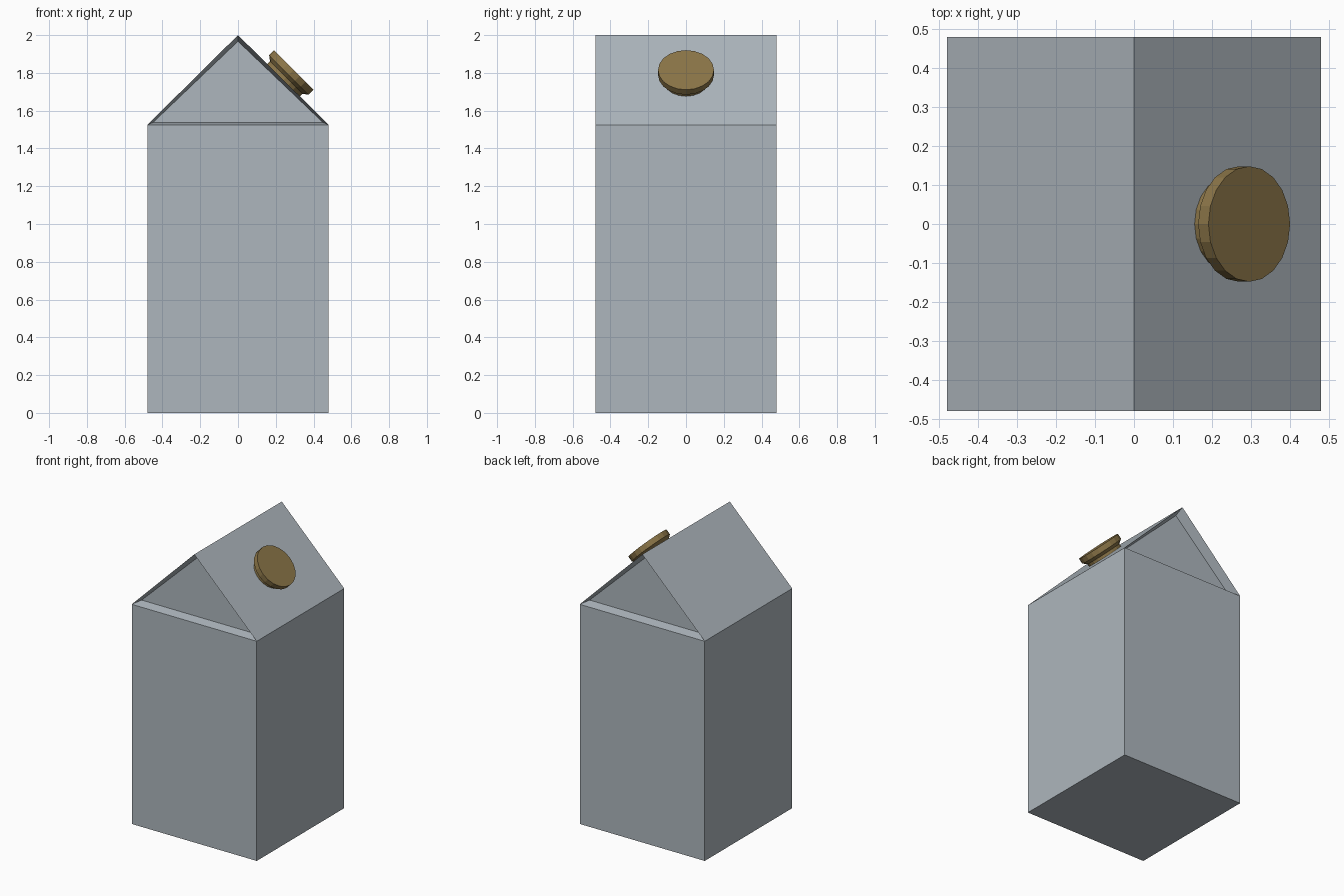
import bpy, bmesh, math
from mathutils import Matrix, Vector

if "Cube" in bpy.data.objects:
    bpy.data.objects.remove(bpy.data.objects["Cube"])

W, EAVE, TOP = 0.48, 1.525, 2.0      # half width, eave height, ridge height
INSET, DEPTH = 0.033, 0.065          # gable border and recess


def material(name, rgb):
    m = bpy.data.materials.new(name)
    m.diffuse_color = (*rgb, 1)
    m.use_nodes = True
    m.node_tree.nodes["Principled BSDF"].inputs["Base Color"].default_value = m.diffuse_color
    return m


def add_object(name, bm, mat):
    bmesh.ops.recalc_face_normals(bm, faces=bm.faces)
    me = bpy.data.meshes.new(name)
    bm.to_mesh(me)
    bm.free()
    me.materials.append(mat)
    ob = bpy.data.objects.new(name, me)
    bpy.context.collection.objects.link(ob)
    return ob


card = material("pale grey card", (0.42, 0.47, 0.51))
brown = material("brown cap", (0.26, 0.18, 0.065))

# Carton: box, with a ridge prism on top and recessed gable ends
bm = bmesh.new()
ring = [(-W, -W), (W, -W), (W, W), (-W, W)]
low = [bm.verts.new((x, y, 0)) for x, y in ring]
eave = [bm.verts.new((x, y, EAVE)) for x, y in ring]
ridge = [bm.verts.new((0, y, TOP)) for y in (-W, W)]
bm.faces.new(low[::-1])
for i in range(4):
    j = (i + 1) % 4
    bm.faces.new((low[i], low[j], eave[j], eave[i]))
bm.faces.new((eave[1], eave[2], ridge[1], ridge[0]))
bm.faces.new((eave[3], eave[0], ridge[0], ridge[1]))
gables = [bm.faces.new((eave[0], eave[1], ridge[0])),
          bm.faces.new((eave[2], eave[3], ridge[1]))]
bmesh.ops.recalc_face_normals(bm, faces=bm.faces)
bmesh.ops.inset_individual(bm, faces=gables, thickness=INSET, depth=0)
for g in gables:
    for v in g.verts:
        v.co.y -= math.copysign(DEPTH, v.co.y)
add_object("carton", bm, card)

# Screw cap: lathed profile (radius, height) standing on the right roof slope
SIDES = 20
profile = [(0.121, -0.01), (0.121, 0.02), (0.148, 0.04), (0.148, 0.077)]
bm = bmesh.new()
rings = [[bm.verts.new((r * math.cos(a), r * math.sin(a), h))
          for a in (math.tau * k / SIDES for k in range(SIDES))]
         for r, h in profile]
for a, b in zip(rings, rings[1:]):
    for k in range(SIDES):
        n = (k + 1) % SIDES
        bm.faces.new((a[k], a[n], b[n], b[k]))
bm.faces.new(rings[0][::-1])
bm.faces.new(rings[-1])
cap = add_object("screw_cap", bm, brown)
cap.matrix_world = (Matrix.Translation(Vector((0.241, 0, 1.761)))
                    @ Matrix.Rotation(math.radians(45), 4, 'Y'))
